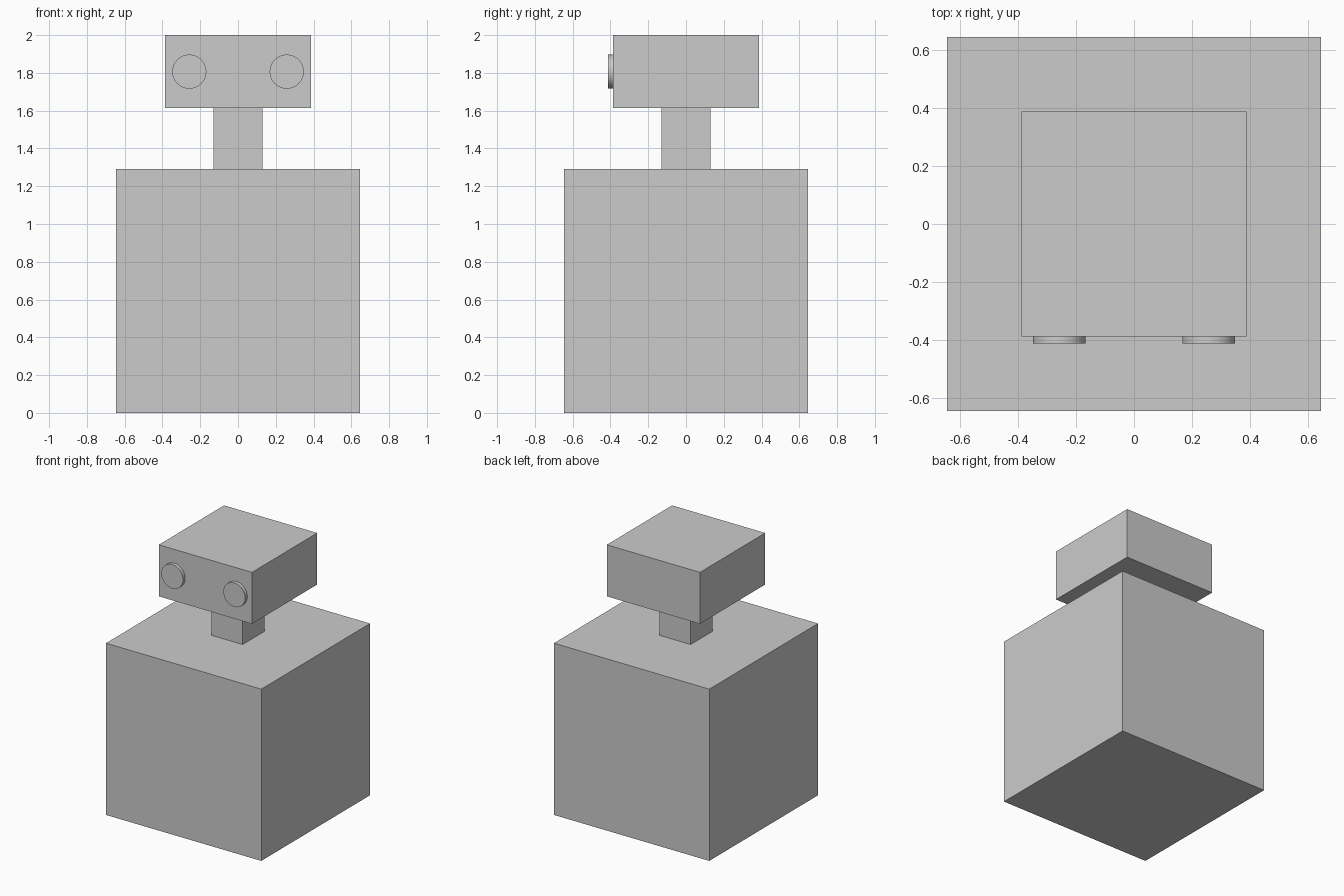
import bpy
import math

if "Cube" in bpy.data.objects:
    bpy.data.objects.remove(bpy.data.objects["Cube"])

U = 2 / 1.55  # body edge length; every other part is a fraction of it


def box(name, width, height, base):
    """Square-footprint box standing on height `base`."""
    bpy.ops.mesh.primitive_cube_add(size=1, location=(0, 0, base + height / 2))
    ob = bpy.context.object
    ob.name = name
    ob.scale = (width, width, height)
    bpy.ops.object.transform_apply(location=False, rotation=False, scale=True)
    return ob


# Stacked body, neck and head
box("body", U, U, 0)
box("neck", 0.2 * U, 0.25 * U, U)
box("head", 0.6 * U, 0.3 * U, 1.25 * U)

# Round eyes on the front of the head
for side, x in (("left", -0.2 * U), ("right", 0.2 * U)):
    bpy.ops.mesh.primitive_cylinder_add(
        vertices=64, radius=0.07 * U, depth=0.02 * U,
        location=(x, -0.31 * U, 1.4 * U), rotation=(math.pi / 2, 0, 0))
    bpy.context.object.name = side + "_eye"
    bpy.ops.object.shade_smooth_by_angle()
